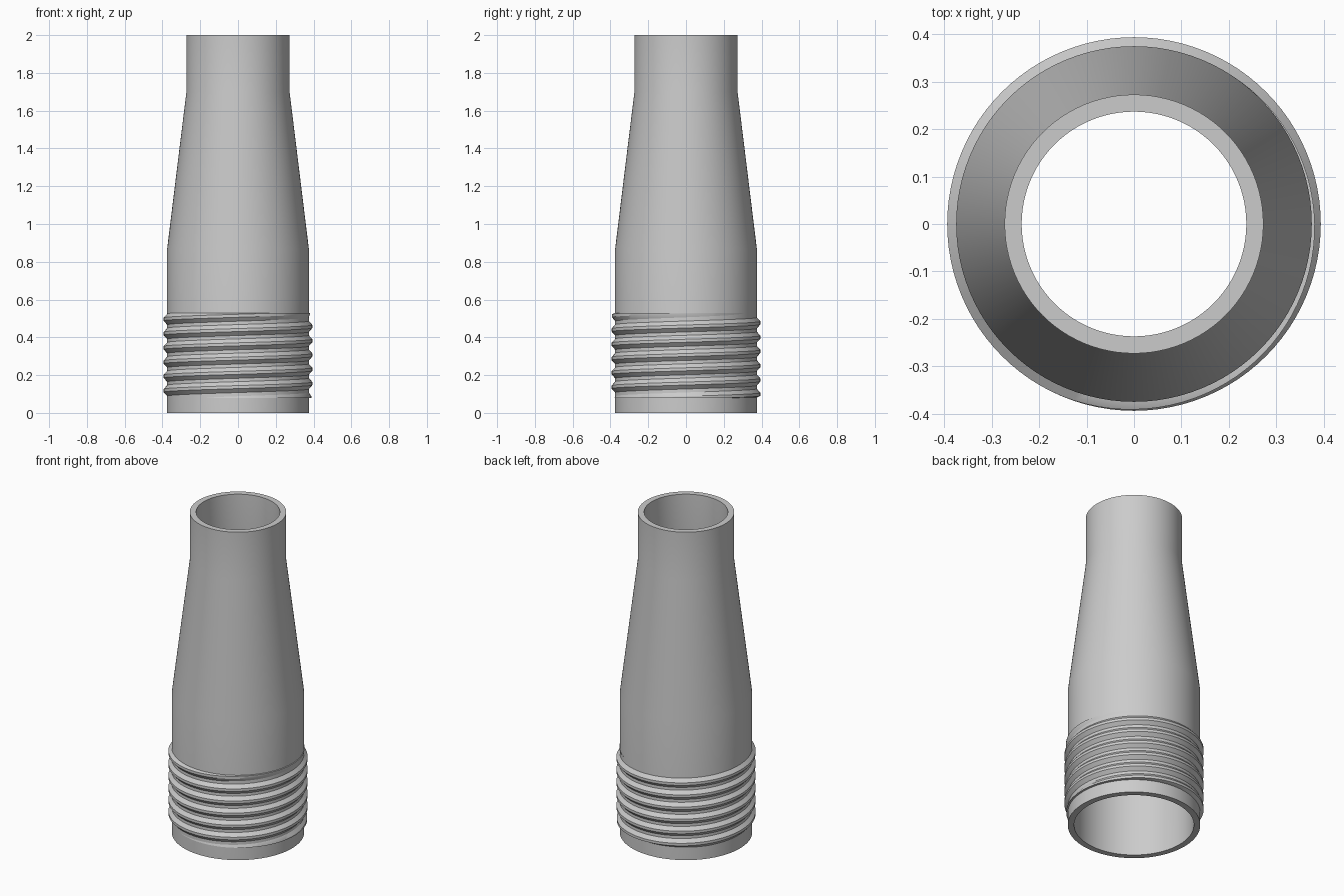
import bpy, bmesh, math

cube = bpy.data.objects.get("Cube")
if cube:
    bpy.data.objects.remove(cube, do_unlink=True)

grey = bpy.data.materials.new("light grey")
grey.use_nodes = True
colour = (0.6, 0.6, 0.6, 1)
grey.diffuse_color = colour
grey.node_tree.nodes["Principled BSDF"].inputs["Base Color"].default_value = colour


def sweep(name, rings, closed):
    """Skin a list of cross-section rings of points into one object."""
    bm = bmesh.new()
    loops = [[bm.verts.new(p) for p in ring] for ring in rings]
    pairs = list(zip(loops, loops[1:]))
    if closed:
        pairs.append((loops[-1], loops[0]))
    else:
        bm.faces.new(loops[0])
        bm.faces.new(loops[-1])
    for a, b in pairs:
        for i in range(len(a)):
            j = (i + 1) % len(a)
            bm.faces.new((a[i], a[j], b[j], b[i]))
    bmesh.ops.remove_doubles(bm, verts=bm.verts, dist=0.00005)
    bmesh.ops.recalc_face_normals(bm, faces=bm.faces)
    mesh = bpy.data.meshes.new(name)
    bm.to_mesh(mesh)
    bm.free()
    mesh.materials.append(grey)
    obj = bpy.data.objects.new(name, mesh)
    bpy.context.collection.objects.link(obj)
    bpy.ops.object.select_all(action='DESELECT')
    obj.select_set(True)
    bpy.context.view_layer.objects.active = obj
    bpy.ops.object.shade_smooth_by_angle(angle=math.radians(30))


def around(profile, angle):
    return [(r * math.cos(angle), r * math.sin(angle), z) for r, z in profile]


# Hollow tapered tube
SEGMENTS = 96
STEP = 2 * math.pi / SEGMENTS
WALL = 0.036
outer = [(0.375, 0), (0.375, 0.87), (0.273, 1.7), (0.273, 2)]
inner = [(r - WALL, z) for r, z in reversed(outer)]
sweep("tapered_tube", [around(outer + inner, i * STEP) for i in range(SEGMENTS)], True)

# Right-handed screw thread, fading out at both ends
PITCH, BOTTOM, TOP = 0.0755, 0.08, 0.53
ROOT, DEPTH = 0.374, 0.02
first, last = -SEGMENTS // 3, SEGMENTS * 6 + SEGMENTS // 6
rings = []
for i in range(first, last + 1):
    fade = min(1, 0.03 + 2 * min(i - first, last - i) / SEGMENTS)
    z = BOTTOM + PITCH * i / SEGMENTS
    crest = ROOT + DEPTH * fade
    section = [(ROOT - 0.01, -0.03), (ROOT, -0.03), (crest, -0.008),
               (crest, 0.008), (ROOT, 0.03), (ROOT - 0.01, 0.03)]
    section = [(r, min(TOP, max(BOTTOM, z + dz))) for r, dz in section]
    rings.append(around(section, i * STEP))
sweep("screw_thread", rings, False)
